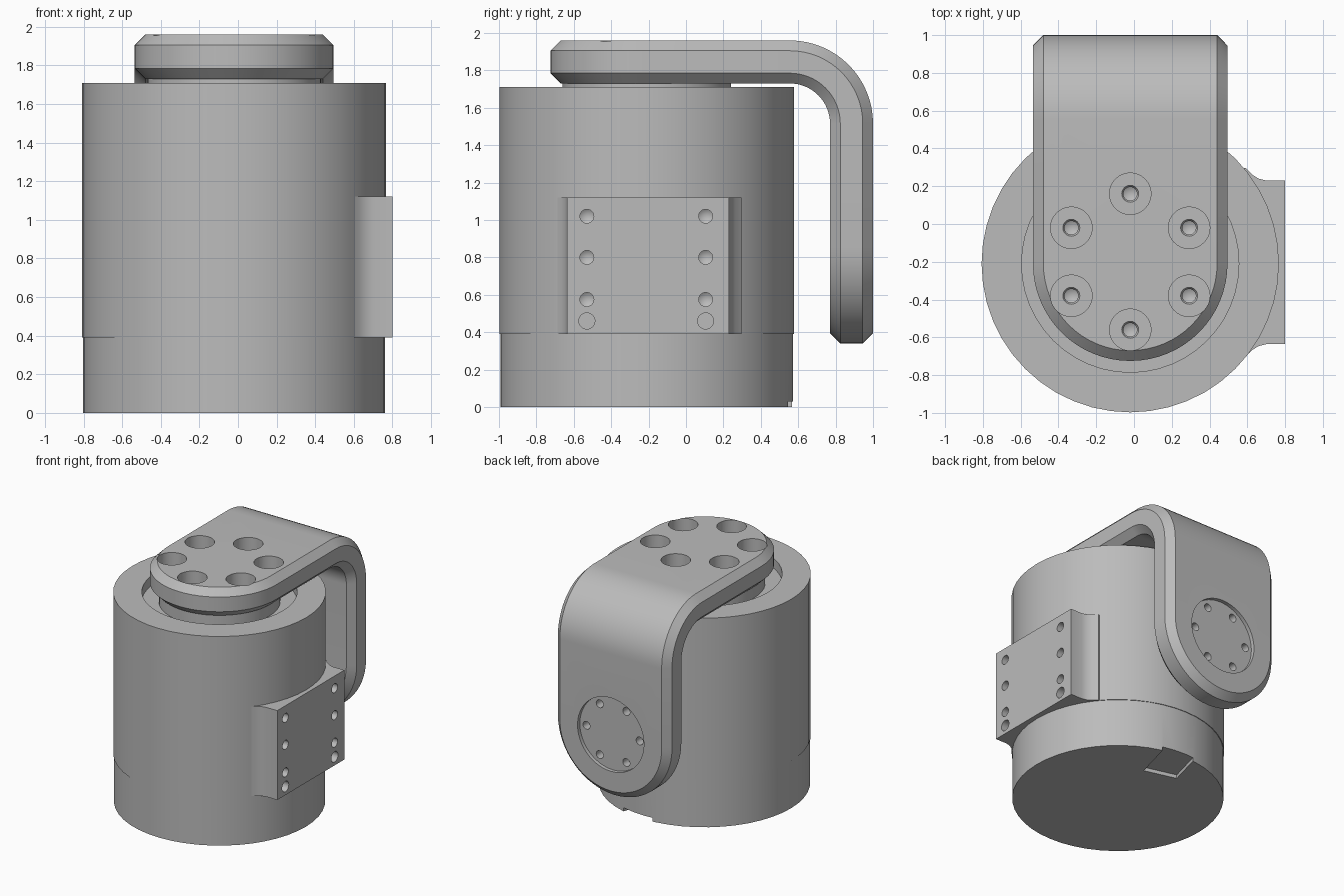
import bpy, bmesh
from math import sin, cos, pi
from mathutils import Matrix, Vector

if "Cube" in bpy.data.objects:
    bpy.data.objects.remove(bpy.data.objects["Cube"], do_unlink=True)

CX, CY = -0.02, -0.21          # main axis of the housing
TOP, THICK = 1.96, 0.23        # bracket top and thickness
BEND, Y_BEND = 0.445, 0.555    # outer bend radius and where it starts
HALF, CHAMFER = 0.515, 0.055   # bracket half width and edge chamfer
Z_BEND = TOP - BEND
Z_LEG = 0.855                  # centre of the lower rounded end

grey = bpy.data.materials.new("mid_grey")
grey.use_nodes = True
COLOUR = (0.5, 0.5, 0.5, 1)
grey.diffuse_color = COLOUR
grey.node_tree.nodes["Principled BSDF"].inputs["Base Color"].default_value = COLOUR


def make(name, bm):
    bmesh.ops.recalc_face_normals(bm, faces=bm.faces)
    mesh = bpy.data.meshes.new(name)
    bm.to_mesh(mesh)
    bm.free()
    mesh.materials.append(grey)
    obj = bpy.data.objects.new(name, mesh)
    bpy.context.collection.objects.link(obj)
    return obj


def lathe(bm, profile, matrix, steps=48):
    """Closed solid turned about local z; the profile starts and ends on the axis."""
    rings = []
    for r, z in profile:
        count = steps if r > 0 else 1
        rings.append([bm.verts.new(matrix @ Vector((r * cos(2 * pi * i / steps),
                      r * sin(2 * pi * i / steps), z))) for i in range(count)])
    for a, b in zip(rings, rings[1:]):
        for i in range(steps):
            loop = [a[i % len(a)], a[(i + 1) % len(a)],
                    b[(i + 1) % len(b)], b[i % len(b)]]
            bm.faces.new(list(dict.fromkeys(loop)))


def turned(name, profile, matrices, steps=48):
    bm = bmesh.new()
    for m in matrices:
        lathe(bm, profile, m, steps)
    return make(name, bm)


def cut(target, cutter):
    mod = target.modifiers.new("cut", "BOOLEAN")
    mod.operation, mod.solver, mod.object = "DIFFERENCE", "EXACT", cutter
    bpy.context.view_layer.objects.active = target
    bpy.ops.object.modifier_apply(modifier=mod.name)
    bpy.data.objects.remove(cutter, do_unlink=True)


def drill(r, depth, tip):
    return [(0, 0.02), (r, 0.02), (r, -depth), (0, -depth - tip)]


def hexagon(radius, phase):
    return [(radius * cos(phase + k * pi / 3), radius * sin(phase + k * pi / 3))
            for k in range(6)]


# Housing: base ring and upper shell with a recessed top
axis = Matrix.Translation((CX, CY, 0))
base = turned("base_ring", [(0, 0), (0.782, 0), (0.782, 0.39), (0, 0.39)], [axis])
shell = turned("housing_shell", [(0, 0.39), (0.787, 0.39), (0.787, 1.71),
               (0.575, 1.71), (0.575, 1.63), (0, 1.63)], [axis])
hub = turned("output_hub", [(0, 1.63), (0.45, 1.63), (0.45, 1.735), (0, 1.735)], [axis])

# Shallow cable slot under the base
bm = bmesh.new()
slot_pose = (Matrix.Translation((0.045, 0.56, 0)) @ Matrix.Rotation(-0.26, 4, "Z")
             @ Matrix.Diagonal((0.27, 0.62, 0.06, 1)))
bmesh.ops.create_cube(bm, size=1, matrix=slot_pose)
cut(base, make("slot_cutter", bm))

# Side mounting pad with flared flanks
half_outline = [(0.80, 0.433), (0.70, 0.433), (0.66, 0.443), (0.625, 0.465),
                (0.59, 0.50), (0.40, 0.45)]
outline = half_outline + [(x, -y) for x, y in reversed(half_outline)]
bm = bmesh.new()
face = bm.faces.new([bm.verts.new((x, y - 0.203, 0.39)) for x, y in outline])
extruded = bmesh.ops.extrude_face_region(bm, geom=[face])["geom"]
bmesh.ops.translate(bm, vec=(0, 0, 0.73),
                    verts=[v for v in extruded if isinstance(v, bmesh.types.BMVert)])
pad = make("side_mounting_pad", bm)


def pad_poses(heights):
    return [Matrix.Translation((0.80, y, z)) @ Matrix.Rotation(pi / 2, 4, "Y")
            for y in (-0.53, 0.105) for z in heights]


cut(pad, turned("screw_cutter", drill(0.037, 0.06, 0.025),
                pad_poses((0.575, 0.80, 1.02)), 24))
cut(pad, turned("pin_cutter", drill(0.043, 0.06, 0), pad_poses((0.46,)), 24))


# Bent bracket: a chamfered, round-ended strip wrapped over the bend
def wrap(x, s, depth):
    """s runs along the top, then one unit through the bend, then down the leg."""
    if s <= Y_BEND:
        return (CX + x, s, TOP - depth)
    if s <= Y_BEND + 1:
        a = (s - Y_BEND) * pi / 2
        r = BEND - depth
        return (CX + x, Y_BEND + r * sin(a), Z_BEND + r * cos(a))
    return (CX + x, Y_BEND + BEND - depth, Z_BEND - (s - Y_BEND - 1))


def strip_rows(inset):
    r = HALF - inset
    s_end = Y_BEND + 1 + Z_BEND - Z_LEG
    arc = [k * pi / 32 for k in range(17)]
    rows = [(r * sin(a), CY - r * cos(a)) for a in arc]
    rows += [(r, Y_BEND + k / 16) for k in range(17)]
    rows += [(r, s_end)] + [(r * cos(a), s_end + r * sin(a)) for a in arc[1:]]
    return rows


bm = bmesh.new()
layers = []
for inset, depth in ((CHAMFER, 0), (0, CHAMFER), (0, THICK - CHAMFER), (CHAMFER, THICK)):
    pairs = []
    for w, s in strip_rows(inset):
        right = bm.verts.new(wrap(w, s, depth))
        pairs.append((right, right if w < 1e-5 else bm.verts.new(wrap(-w, s, depth))))
    layers.append(pairs)


def add_face(*verts):
    bm.faces.new(list(dict.fromkeys(verts)))


for pairs in (layers[0], layers[-1]):
    for p, q in zip(pairs, pairs[1:]):
        add_face(p[0], q[0], q[1], p[1])
for upper, lower in zip(layers, layers[1:]):
    for k in range(len(upper) - 1):
        for side in (0, 1):
            add_face(upper[k][side], upper[k + 1][side],
                     lower[k + 1][side], lower[k][side])
bracket = make("bent_bracket", bm)

# Counterbored screw holes in the bracket top
counterbore = [(0, 0.02), (0.11, 0.02), (0.11, -0.13), (0.045, -0.13),
               (0.036, -0.145), (0.036, -0.18), (0, -0.20)]
cut(bracket, turned("counterbore_cutter", counterbore,
    [Matrix.Translation((CX + x, -0.2 + y, TOP)) for x, y in hexagon(0.36, pi / 2)], 32))

# Round recess and its bolt circle on the back of the leg
back = Matrix.Rotation(-pi / 2, 4, "X")
y_back = Y_BEND + BEND
cut(bracket, turned("recess_cutter", drill(0.30, 0.03, 0),
                    [Matrix.Translation((CX, y_back, Z_LEG)) @ back]))
cut(bracket, turned("bolt_cutter", drill(0.032, 0.07, 0.02),
    [Matrix.Translation((CX + x, y_back - 0.03, Z_LEG + z)) @ back
     for x, z in hexagon(0.24, 0)], 24))

# Smooth shading with sharp edges kept
bpy.ops.object.select_all(action="DESELECT")
for obj in (base, shell, hub, pad, bracket):
    obj.select_set(True)
bpy.context.view_layer.objects.active = bracket
bpy.ops.object.shade_smooth_by_angle(angle=pi / 6)
